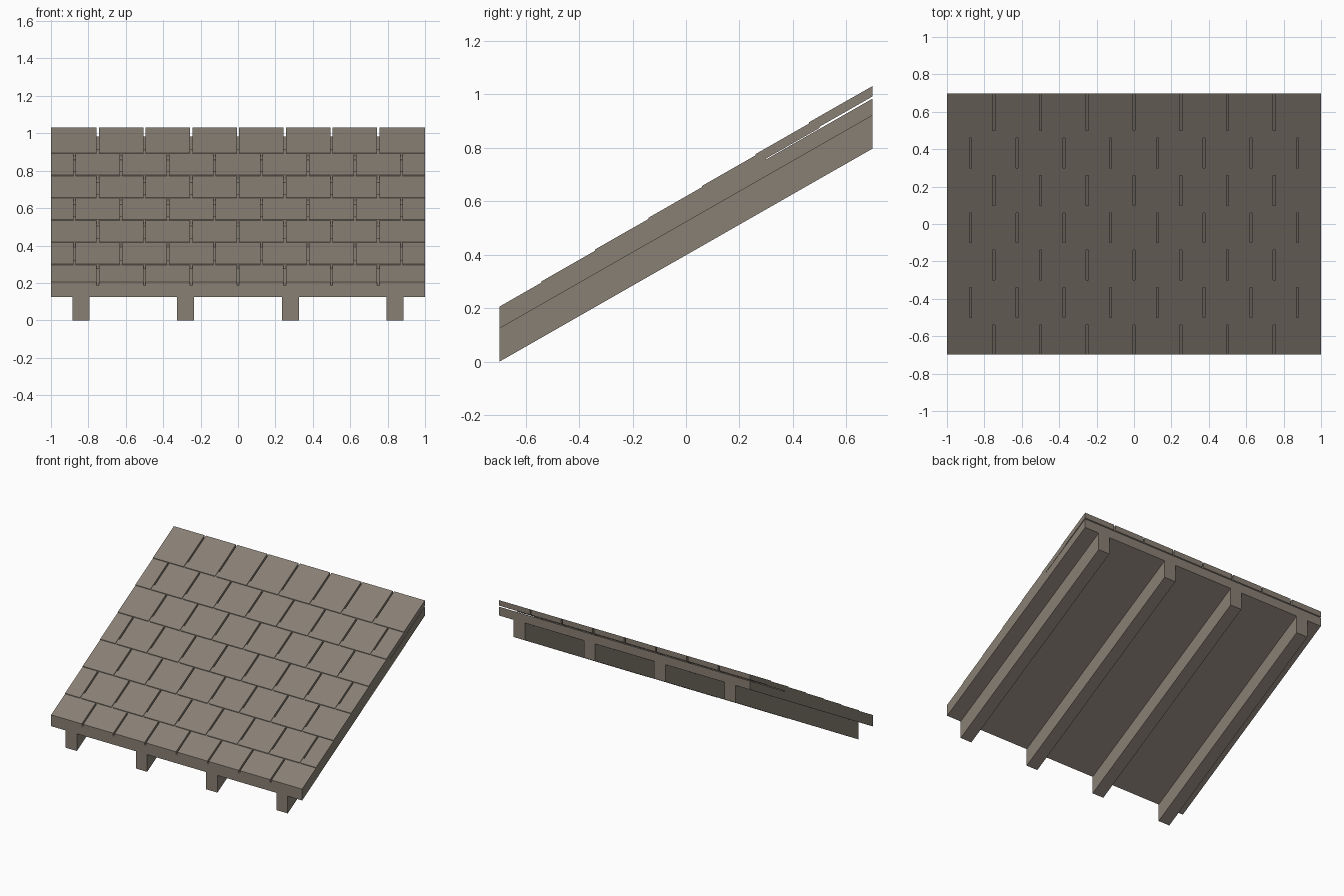
import bpy
import bmesh

if "Cube" in bpy.data.objects:
    bpy.data.objects.remove(bpy.data.objects["Cube"])

SLOPE = 0.571            # roof pitch, rise over run
HALF_X, HALF_Y = 1.0, 0.698
RAFTER_H, DECK_H, SHINGLE_H = 0.124, 0.063, 0.039
GAP, TAB = 0.011, 0.25   # slot width and shingle spacing

roof_mat = bpy.data.materials.new("weathered_grey_brown")
roof_mat.diffuse_color = (0.25, 0.216, 0.178, 1)
roof_mat.use_nodes = True
roof_mat.node_tree.nodes["Principled BSDF"].inputs["Base Color"].default_value = roof_mat.diffuse_color


def pitched_boxes(name, spans, y0, y1, base, height):
    """Plumb-cut slabs following the pitch, one for each (x0, x1) span."""
    bm = bmesh.new()
    for x0, x1 in spans:
        geo = bmesh.ops.create_cube(bm, size=1)
        for v in geo["verts"]:
            v.co.x = x1 if v.co.x > 0 else x0
            v.co.y = y1 if v.co.y > 0 else y0
            v.co.z = (base + (height if v.co.z > 0 else 0)
                      + (v.co.y + HALF_Y) * SLOPE)
    bmesh.ops.recalc_face_normals(bm, faces=bm.faces)
    mesh = bpy.data.meshes.new(name)
    bm.to_mesh(mesh)
    bm.free()
    mesh.materials.append(roof_mat)
    obj = bpy.data.objects.new(name, mesh)
    bpy.context.collection.objects.link(obj)
    return obj


# Rafters
for i, x in enumerate((-0.84, -0.28, 0.28, 0.84)):
    pitched_boxes(f"rafter_{i + 1}", [(x - 0.045, x + 0.045)],
                  -HALF_Y, HALF_Y, 0, RAFTER_H)

# Deck boards
pitched_boxes("roof_deck", [(-HALF_X, HALF_X)], -HALF_Y, HALF_Y, RAFTER_H, DECK_H)

# Overlapping shingle courses, each raised a little and staggered by half a tab
for k in range(7):
    first = -HALF_X if k % 2 == 0 else -HALF_X - TAB / 2
    spans = []
    for i in range(8 + k % 2):
        left = first + i * TAB
        x0 = -HALF_X if left <= -HALF_X else left + GAP / 2
        x1 = HALF_X if left + TAB >= HALF_X else left + TAB - GAP / 2
        spans.append((x0, x1))
    y0 = max(-HALF_Y, -0.74 + 0.2 * k)
    y1 = min(HALF_Y, -0.5 + 0.2 * k)
    base = RAFTER_H + DECK_H - 0.020 + 0.0047 * k
    pitched_boxes(f"shingle_course_{k + 1}", spans, y0, y1, base, SHINGLE_H)
